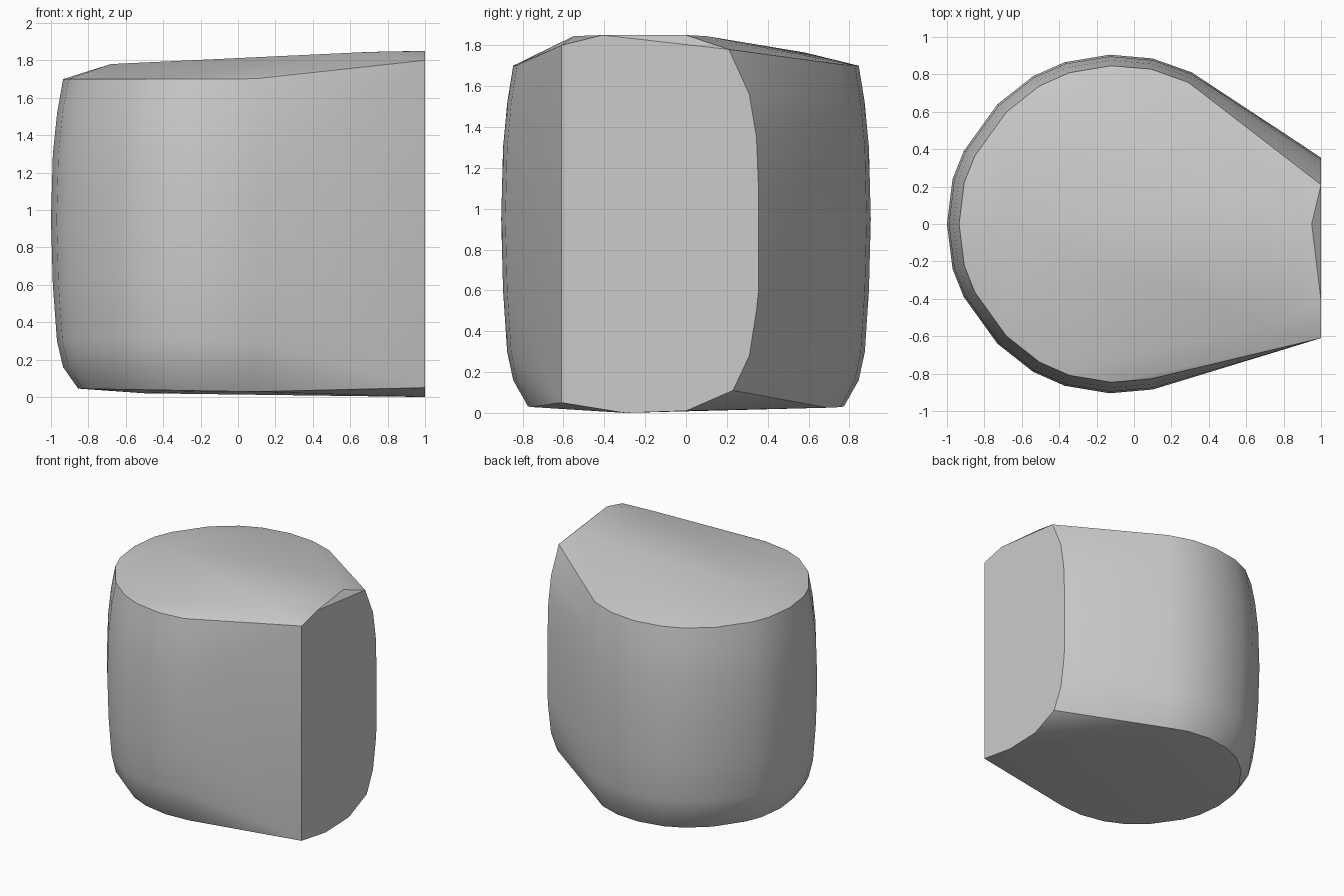
import bpy
import bmesh
import math

default_cube = bpy.data.objects.get("Cube")
if default_cube:
    bpy.data.objects.remove(default_cube, do_unlink=True)


def flat_material(name, colour):
    material = bpy.data.materials.new(name)
    material.use_nodes = True
    material.diffuse_color = colour
    shader = material.node_tree.nodes["Principled BSDF"]
    shader.inputs["Base Color"].default_value = colour
    return material


def convex_solid(name, points, material):
    """Wrap a convex skin around the points and smooth its gentle edges."""
    mesh = bpy.data.meshes.new(name)
    solid = bpy.data.objects.new(name, mesh)
    bpy.context.collection.objects.link(solid)
    bm = bmesh.new()
    for point in points:
        bm.verts.new(point)
    hull = bmesh.ops.convex_hull(bm, input=bm.verts[:])
    unused = {item for item in hull["geom_interior"] + hull["geom_unused"]
              if isinstance(item, bmesh.types.BMVert)}
    bmesh.ops.delete(bm, geom=list(unused), context='VERTS')
    bmesh.ops.dissolve_limit(bm, angle_limit=math.radians(0.5),
                             verts=bm.verts[:], edges=bm.edges[:])
    bmesh.ops.recalc_face_normals(bm, faces=bm.faces[:])
    bm.to_mesh(mesh)
    bm.free()
    mesh.materials.append(material)
    bpy.ops.object.select_all(action='DESELECT')
    solid.select_set(True)
    bpy.context.view_layer.objects.active = solid
    bpy.ops.object.shade_smooth_by_angle(angle=math.radians(30))
    return solid


# Rounded side of the block, seen from above; mirrored to the other side
half_outline = [(-.97, .24), (-.91, .39), (-.73, .64), (-.54, .79),
                (-.37, .865), (-.13, .905), (.1, .885)]
outline = [(-1, 0)]
for x, y in half_outline:
    outline += [(x, y), (x, -y)]
outline.append((.31, .81))

# Barrel profile: height and how far the outline is drawn in there
levels = [(.16, .935), (.3, .968), (.6, .99), (.95, 1),
          (1.3, .99), (1.52, .967)]
points = [(x * s, y * s, z) for z, s in levels for x, y in outline]

# Upper and lower rims, both tilted slightly along the length
points += [(x * .935, y * .935, 1.7 + .02 * max(x, 0)) for x, y in outline]
points += [(x * .855, y * .855, .03 - .015 * x) for x, y in outline]

# Flat end face, as a profile in y and z
end_profile = [(-.61, .05), (-.61, 1.8), (-.41, 1.85), (.21, 1.78),
               (.31, 1.56), (.345, 1.35), (.355, 1.1), (.355, .6),
               (.345, .5), (.31, .28), (.23, .11), (0, .01), (-.3, 0)]
points += [(1, y, z) for y, z in end_profile]

# Crown points that give the top its gentle rise toward the flat end
points += [(-.68, 0, 1.78), (.95, 0, 1.85), (.7, -.55, 1.845),
           (.7, .1, 1.845), (-.3, .58, 1.765)]

# Underside
points += [(-.5, .4, .02), (-.5, -.4, .02)]

grey = flat_material("plain grey", (.6, .6, .6, 1))
convex_solid("rounded_block", points, grey)
